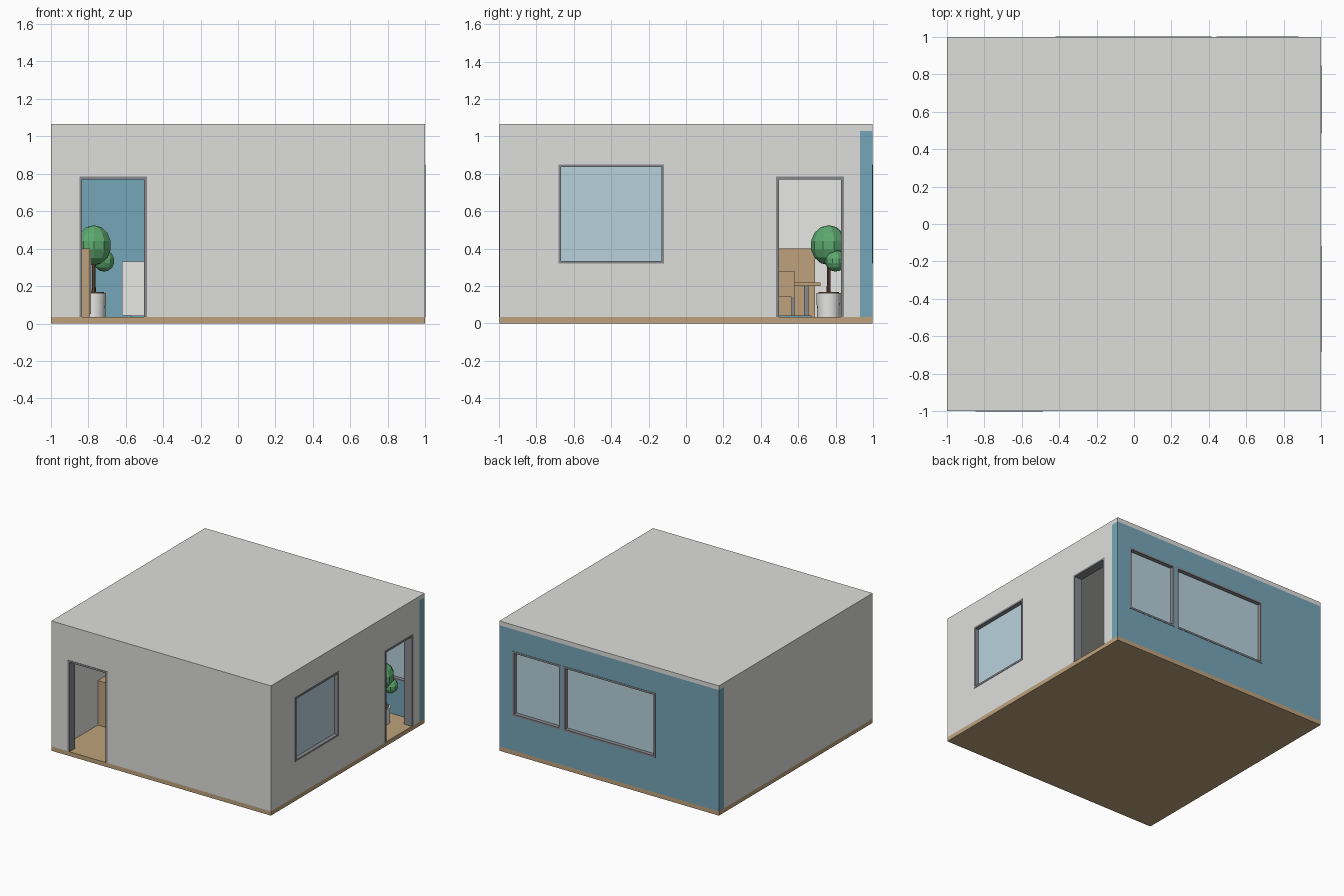
import bpy, bmesh, math

if "Cube" in bpy.data.objects:
    bpy.data.objects.remove(bpy.data.objects["Cube"])

H, T = 0.997, 0.067          # outer half size, wall thickness
Z0, Z1, Z2 = 0.035, 1.03, 1.065


def mat(name, r, g, b):
    m = bpy.data.materials.new(name)
    m.diffuse_color = (r, g, b, 1)
    m.use_nodes = True
    m.node_tree.nodes["Principled BSDF"].inputs["Base Color"].default_value = m.diffuse_color
    return m


GREY = mat("wall grey", 0.73, 0.73, 0.715)
WHITE = mat("white", 0.92, 0.92, 0.90)
BLUE = mat("accent blue", 0.18, 0.38, 0.48)
WOOD = mat("wood", 0.52, 0.36, 0.20)
FRAME = mat("frame grey", 0.25, 0.255, 0.275)
GLASS = mat("glass blue", 0.48, 0.64, 0.72)
LEAF = mat("leaf green", 0.11, 0.40, 0.16)
TRUNK = mat("trunk brown", 0.16, 0.09, 0.05)


def finish(name, bm, *mats):
    bmesh.ops.recalc_face_normals(bm, faces=bm.faces)
    me = bpy.data.meshes.new(name)
    bm.to_mesh(me)
    bm.free()
    for m in mats:
        me.materials.append(m)
    ob = bpy.data.objects.new(name, me)
    bpy.context.collection.objects.link(ob)
    return ob


def add_box(bm, lo, hi):
    vs = bmesh.ops.create_cube(bm, size=1)["verts"]
    for v in vs:
        v.co = [(a + b) / 2 + c * (b - a) for a, b, c in zip(lo, hi, v.co)]


def box(name, lo, hi, m):
    bm = bmesh.new()
    add_box(bm, lo, hi)
    return finish(name, bm, m)


# Each side maps (position along wall, depth inward, height) to the room
SIDES = {
    "front": lambda u, d, z: (u, -H + d, z),
    "back": lambda u, d, z: (u, H - d, z),
    "right": lambda u, d, z: (H - d, u, z),
    "left": lambda u, d, z: (-H + d, u, z),
}


def side_box(bm, side, a, b):
    p, q = SIDES[side](*a), SIDES[side](*b)
    add_box(bm, [min(c) for c in zip(p, q)], [max(c) for c in zip(p, q)])


def wall(side, u0, u1, holes, outer, inner, mitre=True):
    """Slab with rectangular openings and mitred corners."""
    f = SIDES[side]
    us = sorted({u0, u1, *[h[0] for h in holes], *[h[1] for h in holes]})
    zs = sorted({Z0, Z1, *[h[2] for h in holes], *[h[3] for h in holes]})
    lim = H - T if mitre else H
    bm = bmesh.new()
    cells = []
    for a, b in zip(us, us[1:]):
        for c, d in zip(zs, zs[1:]):
            mu, mz = (a + b) / 2, (c + d) / 2
            if not any(h[0] < mu < h[1] and h[2] < mz < h[3] for h in holes):
                cells.append([(a, c), (b, c), (b, d), (a, d)])
    cache = {}

    def vert(u, z, depth):
        key = (u, z, depth)
        if key not in cache:
            uu = max(-lim, min(lim, u)) if depth else u
            cache[key] = bm.verts.new(f(uu, depth, z))
        return cache[key]

    edges = {}
    for cell in cells:
        bm.faces.new([vert(*p, 0) for p in cell])
        bm.faces.new([vert(*p, T) for p in cell]).material_index = 1
        for p, q in zip(cell, cell[1:] + cell[:1]):
            edges.setdefault(frozenset((p, q)), []).append((p, q))
    for uses in edges.values():
        if len(uses) == 1:      # rim of the slab and of the openings
            p, q = uses[0]
            bm.faces.new([vert(*p, 0), vert(*q, 0), vert(*q, T), vert(*p, T)])
    finish(side + "_wall", bm, outer, inner)


def opening_frame(side, u0, u1, z0, z1, window):
    w, o = 0.015, 0.003
    d0, d1 = -o, T + o
    bm = bmesh.new()
    side_box(bm, side, (u0, d0, z0), (u0 + w, d1, z1))
    side_box(bm, side, (u1 - w, d0, z0), (u1, d1, z1))
    side_box(bm, side, (u0 + w, d0, z1 - w), (u1 - w, d1, z1))
    if window:
        side_box(bm, side, (u0 + w, d0, z0), (u1 - w, d1, z0 + w))
    finish(side + ("_window_frame" if window else "_door_frame"), bm, FRAME)
    if window:
        bm = bmesh.new()
        side_box(bm, side, (u0 + w, 0.03, z0 + w), (u1 - w, 0.038, z1 - w))
        finish(side + "_window_glass", bm, GLASS)


# Room shell
box("floor", (-H, -H, 0), (H, H, Z0), WOOD)
box("ceiling", (-H, -H, Z1), (H, H, Z2), GREY)
DOOR, WIN = (Z0, 0.785), (0.32, 0.85)
openings = {
    "front": [(-0.847, -0.487, *DOOR)],
    "right": [(-0.683, -0.117, *WIN), (0.482, 0.845, *DOOR)],
    "back": [(-0.42, 0.415, *WIN), (0.44, 0.877, *WIN)],
    "left": [],
}
wall("front", -H, H, openings["front"], GREY, WHITE)
wall("right", -H, H - T, openings["right"], GREY, WHITE)
wall("left", -H, H - T, openings["left"], GREY, WHITE)
wall("back", -H, H, openings["back"], BLUE, BLUE, mitre=False)
for side, holes in openings.items():
    for h in holes:
        opening_frame(side, *h, h[2] > 0.1)


# Potted trees in the two back corners
def cylinder(name, x, y, z0, z1, r0, r1, n, m):
    bm = bmesh.new()
    bmesh.ops.create_cone(bm, cap_ends=True, segments=n, radius1=r0, radius2=r1, depth=z1 - z0)
    bmesh.ops.translate(bm, verts=bm.verts, vec=(x, y, (z0 + z1) / 2))
    return finish(name, bm, m)


def foliage(name, x, y, z, r, rz):
    bm = bmesh.new()
    bmesh.ops.create_uvsphere(bm, u_segments=10, v_segments=7, radius=1)
    for v in bm.verts:
        v.co = (x + v.co.x * r, y + v.co.y * r, z + v.co.z * rz)
    finish(name, bm, LEAF)


for x in (-0.77, 0.77):
    pot = cylinder("plant_pot", x, 0.763, Z0, 0.163, 0.062, 0.066, 16, WHITE)
    for p in pot.data.polygons:
        p.use_smooth = abs(p.normal.z) < 0.5
    cylinder("plant_soil", x, 0.763, 0.16, 0.168, 0.055, 0.055, 16, TRUNK)
    cylinder("plant_trunk", x, 0.763, 0.165, 0.36, 0.011, 0.008, 8, TRUNK)
    foliage("large_foliage", x, 0.763, 0.418, 0.097, 0.107)
    foliage("small_foliage", x + 0.055, 0.80, 0.335, 0.058, 0.058)

# Long sideboard on the left wall
box("sideboard", (-0.93, -0.49, Z0), (-0.79, 0.69, 0.40), WOOD)
for i in range(4):
    y = -0.475 + i * 0.29
    box("sideboard_door", (-0.79, y, 0.05), (-0.784, y + 0.28, 0.385), WOOD)

# Rug and sofa
box("rug", (-0.57, -0.55, Z0), (0.5, 0.67, 0.042), BLUE)
box("sofa_back", (-0.62, -0.2, 0.042), (0.25, -0.12, 0.33), WHITE)
box("sofa_seat", (-0.54, -0.12, 0.042), (0.17, 0.2, 0.16), WHITE)
for x in (-0.62, 0.17):
    box("sofa_arm", (x, -0.12, 0.042), (x + 0.08, 0.2, 0.23), WHITE)

# Table and chair in front of the back wall
box("table_top", (-0.4, 0.3, 0.20), (0.2, 0.72, 0.22), WOOD)
for x in (-0.38, 0.15):
    for y in (0.32, 0.63):
        box("table_leg", (x, y, 0.042), (x + 0.025, y + 0.025, 0.20), FRAME)
box("chair_seat", (0.28, 0.4, 0.14), (0.46, 0.58, 0.16), WOOD)
box("chair_back", (0.44, 0.4, 0.16), (0.46, 0.58, 0.28), WOOD)
for x in (0.28, 0.445):
    for y in (0.4, 0.565):
        box("chair_leg", (x, y, 0.042), (x + 0.015, y + 0.015, 0.14), FRAME)
